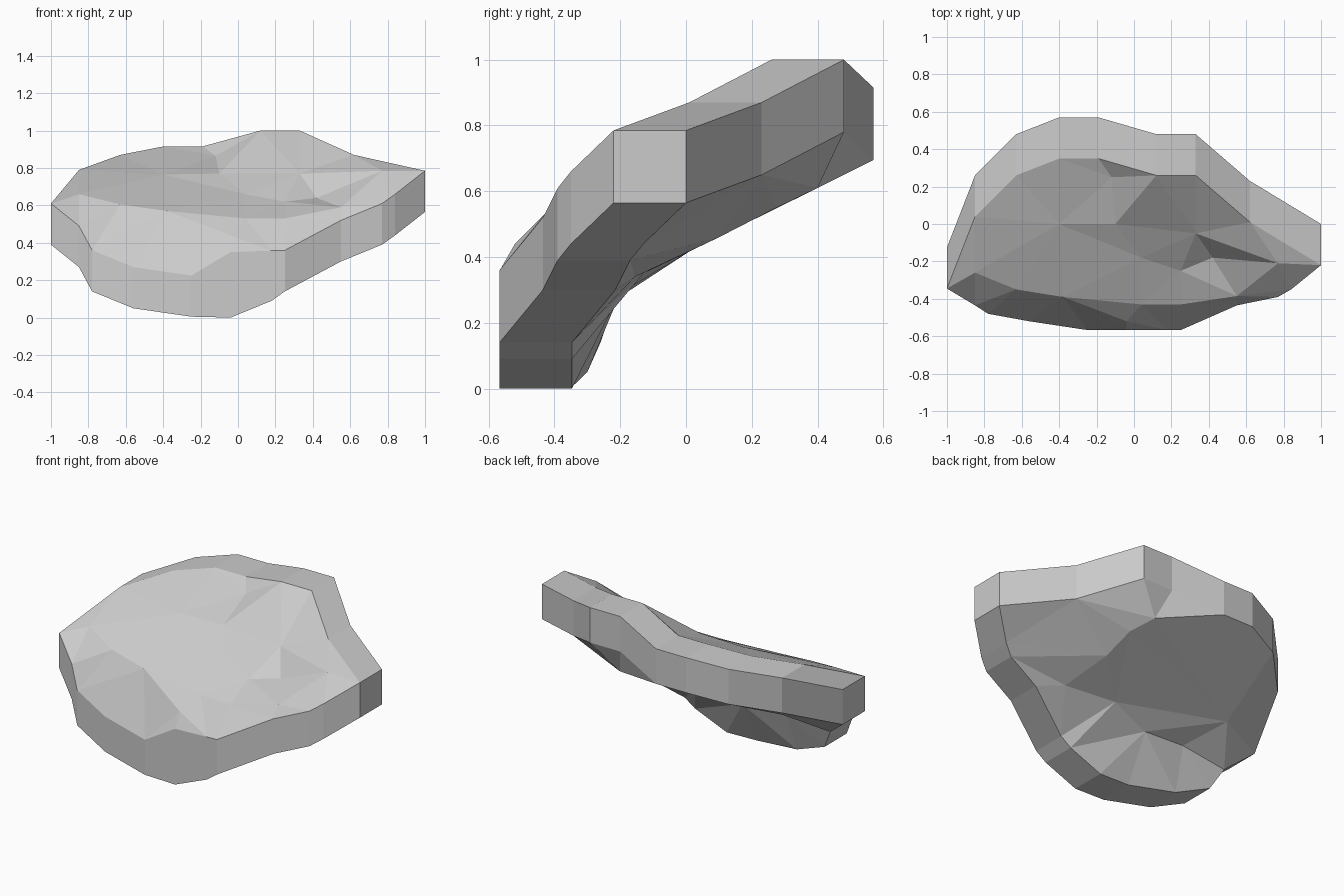
import bpy, bmesh
from mathutils import Vector
from mathutils.geometry import delaunay_2d_cdt

if "Cube" in bpy.data.objects:
    bpy.data.objects.remove(bpy.data.objects["Cube"])

T = 0.22  # slab thickness along both y and z

# back rim of the upper sheet, left tip to right tip
back = [(-1, -.345, .61), (-.85, .04, .79), (-.63, .26, .87), (-.4, .35, .915),
        (-.19, .35, .915), (.12, .26, 1), (.33, .26, 1), (.62, .01, .87), (1, -.22, .785)]
# front rim, right to left, between the tips
front = [(.84, -.35, .66), (.77, -.39, .61), (.55, -.435, .52), (.25, -.567, .36),
         (.18, -.567, .358), (-.04, -.567, .35), (-.25, -.567, .225), (-.56, -.52, .27),
         (-.78, -.48, .36), (-.85, -.435, .49)]
# bumps and hollow on the upper face
bumps = [(-.85, -.26, .66), (-.63, -.35, .605), (-.38, -.39, .57), (.04, -.43, .53),
         (.25, -.43, .53), (.55, -.385, .59), (-.04, -.52, .44),
         (.77, -.21, .785), (-.12, .25, .865), (-.1, 0, .77), (.04, -.18, .66),
         (.33, -.05, .77), (.25, -.25, .62), (.42, -.18, .64), (-.4, 0, .765)]
# corners of the flat underside
under = [(.18, .40, .61), (.26, .275, .55), (.285, .1, .46), (.38, -.155, .34),
         (.03, -.13, .35), (-.54, -.21, .31), (-.68, .015, .42), (-.25, -.2, .29)]

rim = back + front
n, nb = len(rim), len(back)
drop = [T] * n
drop[nb + 4], drop[nb + 5] = .268, .35  # deepest stretch of the front edge
low_rim = [(x, y + T, z - d) for (x, y, z), d in zip(rim, drop)]

bm = bmesh.new()


def sheet(outline, inner):
    """Triangulate a sheet as seen along its slanted thickness direction."""
    pts = outline + inner
    flat = [Vector((x, y + z)) for x, y, z in pts]
    verts = [bm.verts.new(p) for p in pts]
    for t in delaunay_2d_cdt(flat, [], [list(range(n))], 1, 1e-5)[2]:
        bm.faces.new([verts[i] for i in t])
    return verts


upper = sheet(rim, bumps)
lower = sheet(low_rim, under)


def edge_wall(ids, corner):
    """Two strips joining upper and lower sheets over a squared-off edge."""
    mid = {i: bm.verts.new(corner(i)) for i in ids}
    for a, b in zip(ids, ids[1:]):
        bm.faces.new((upper[a], upper[b], mid[b], mid[a]))
        bm.faces.new((mid[a], mid[b], lower[b], lower[a]))
    return mid


# back and front walls, then the square tips
back_mid = edge_wall(list(range(nb)), lambda i: (rim[i][0], rim[i][1] + T, rim[i][2]))
front_mid = edge_wall(list(range(nb - 1, n)) + [0],
                      lambda i: (rim[i][0], rim[i][1], rim[i][2] - drop[i]))
for i in (0, nb - 1):
    bm.faces.new((upper[i], back_mid[i], lower[i], front_mid[i]))

bmesh.ops.triangulate(bm, faces=[f for f in bm.faces if len(f.verts) > 3])
bmesh.ops.recalc_face_normals(bm, faces=bm.faces)
low = min(v.co.z for v in bm.verts)
bmesh.ops.translate(bm, verts=bm.verts, vec=(0, 0, -low))

mesh = bpy.data.meshes.new("rock_slab")
bm.to_mesh(mesh)
bm.free()
bpy.context.collection.objects.link(bpy.data.objects.new("rock_slab", mesh))
